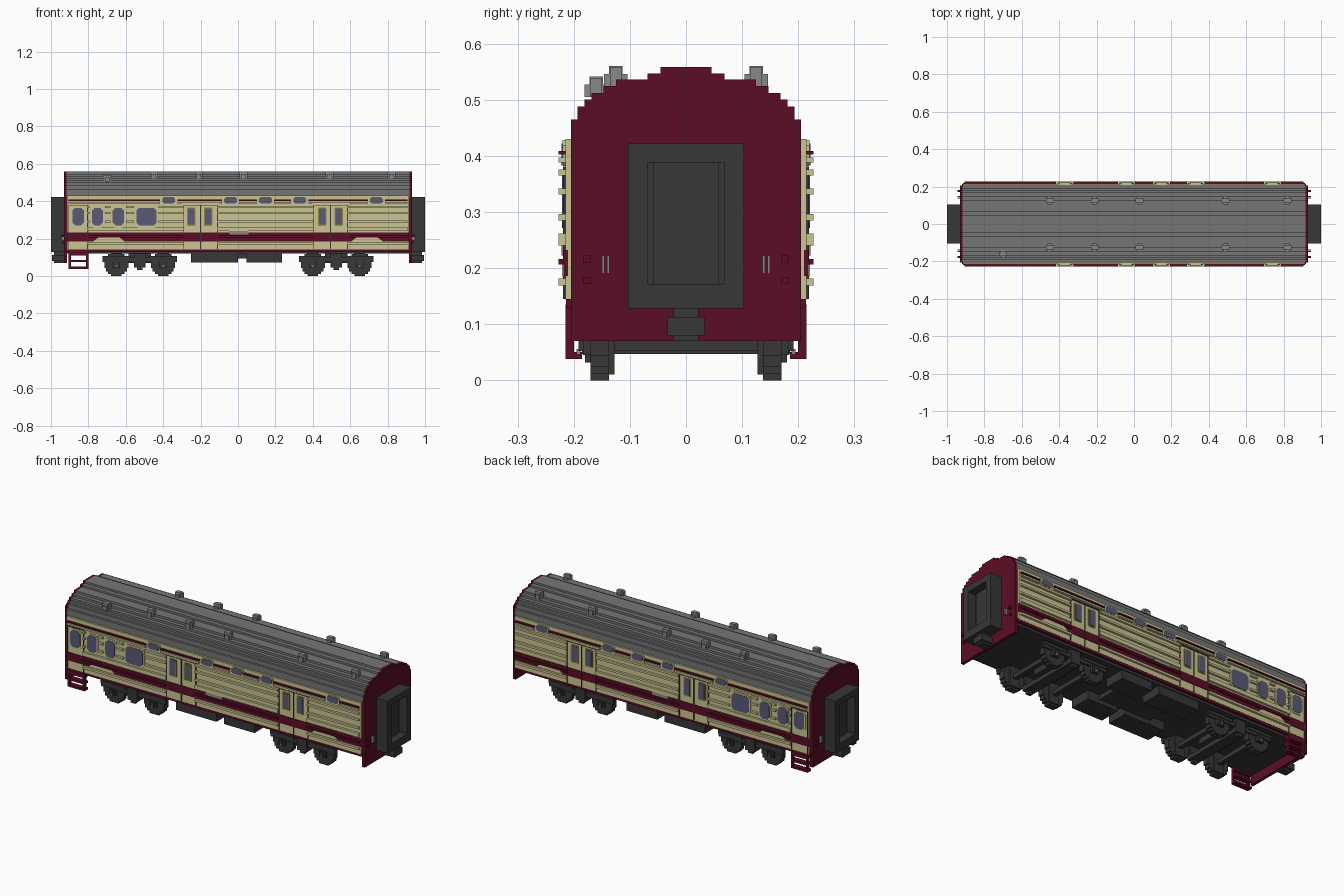
import bpy, bmesh

if "Cube" in bpy.data.objects:
    bpy.data.objects.remove(bpy.data.objects["Cube"], do_unlink=True)


def material(name, r, g, b):
    m = bpy.data.materials.new(name)
    m.use_nodes = True
    m.diffuse_color = (r, g, b, 1)
    bsdf = next(n for n in m.node_tree.nodes if n.type == 'BSDF_PRINCIPLED')
    bsdf.inputs["Base Color"].default_value = (r, g, b, 1)
    bsdf.inputs["Roughness"].default_value = 0.8
    return m


RED = material("maroon", 0.105, 0.004, 0.018)
CREAM = material("cream", 0.60, 0.56, 0.29)
ROOF = material("roof grey", 0.18, 0.18, 0.18)
DARK = material("underframe charcoal", 0.038, 0.038, 0.038)
GLASS = material("window blue grey", 0.10, 0.10, 0.18)
METAL = material("light grey metal", 0.25, 0.25, 0.25)
OLIVE = material("olive trim", 0.30, 0.24, 0.06)


def finish(name, bm, mat):
    bmesh.ops.recalc_face_normals(bm, faces=bm.faces)
    me = bpy.data.meshes.new(name)
    bm.to_mesh(me)
    bm.free()
    me.materials.append(mat)
    ob = bpy.data.objects.new(name, me)
    bpy.context.collection.objects.link(ob)
    return ob


def boxes(name, mat, items, my=False, mx=False):
    """Boxes given as x0, x1, y0, y1, z0, z1, optionally mirrored in y and x."""
    bm = bmesh.new()
    for x0, x1, y0, y1, z0, z1 in items:
        for sx in ((1, -1) if mx else (1,)):
            for sy in ((1, -1) if my else (1,)):
                vs = bmesh.ops.create_cube(bm, size=1)["verts"]
                for v in vs:
                    v.co.x = sx * ((x0 + x1) / 2 + v.co.x * (x1 - x0))
                    v.co.y = sy * ((y0 + y1) / 2 + v.co.y * (y1 - y0))
                    v.co.z = (z0 + z1) / 2 + v.co.z * (z1 - z0)
    return finish(name, bm, mat)


def prism(bm, pts, a, b, axis):
    """Extrude a 2D outline from a to b along x or y."""
    place = (lambda p, t: (t, p[0], p[1])) if axis == 'x' else (lambda p, t: (p[0], t, p[1]))
    lo = [bm.verts.new(place(p, a)) for p in pts]
    hi = [bm.verts.new(place(p, b)) for p in pts]
    bm.faces.new(lo)
    bm.faces.new(hi[::-1])
    for i in range(len(pts)):
        j = (i + 1) % len(pts)
        bm.faces.new((lo[i], hi[i], hi[j], lo[j]))


def plates(name, mat, rects, y0, y1, cut):
    """Corner-cut plates on both sides, each given as centre x, z, width, height."""
    bm = bmesh.new()
    for x, z, w, h in rects:
        w, h = w / 2, h / 2
        quarter = [(w, h - cut), (w - cut, h)]
        pts = quarter + [(-p[0], p[1]) for p in quarter[::-1]]
        pts += [(-p[0], -p[1]) for p in quarter] + [(p[0], -p[1]) for p in quarter[::-1]]
        pts = [(x + px, z + pz) for px, pz in pts]
        for s in (1, -1):
            prism(bm, pts, s * y0, s * y1, 'y')
    return finish(name, bm, mat)


def stepped(z_base):
    """Stepped roof outline closed at z_base."""
    steps = [(.205, .465), (.193, .488), (.181, .50), (.168, .512),
             (.147, .524), (.125, .536), (.069, .547), (.045, .558)]
    half, z = [], z_base
    for y, top in steps:
        half += [(y, z), (y, top)]
        z = top
    return half + [(-y, z) for y, z in half[::-1]]


# Roof and end walls
bm = bmesh.new()
prism(bm, stepped(.42), -.917, .917, 'x')
finish("roof", bm, ROOF)
bm = bmesh.new()
for s in (1, -1):
    prism(bm, stepped(.07), s * .913, s * .93, 'x')
finish("end_walls", bm, RED)

# Body core, floor and sill
boxes("body_core", RED, [(-.914, .914, -.205, .205, .135, .425)])
boxes("floor", DARK, [(-.913, .913, -.195, .195, .12, .136)])
boxes("sill", RED, [(-.92, .92, .20, .214, .13, .145)], my=True)

# Side panels and painted band
boxes("side_panels", CREAM, [(-.913, .913, .204, .215, .143, .43)], my=True)
boxes("waist_band", RED, [(-.914, .914, .21, .218, .186, .232)], my=True)
bm = bmesh.new()
for x in (-.69, .69):
    for s in (1, -1):
        prism(bm, [(x - .085, .185), (x + .085, .185), (x + .055, .208), (x - .055, .208)],
              s * .214, s * .221, 'y')
finish("band_bumps", bm, CREAM)
boxes("waist_plate", METAL, [(-.045, .055, .215, .222, .222, .24)], my=True)

# Windows
large = [(-.855, .318, .062, .094), (-.752, .318, .058, .094),
         (-.64, .318, .06, .094), (-.49, .318, .108, .094)]
slim = [(x, .318, .034, .086) for x in (-.25, -.16, .45, .538)]
vents = [(x, .405, .068, .034) for x in (-.37, -.04, .147, .33, .74)]


def grow(rects, d):
    return [(x, z, w + d, h + d) for x, z, w, h in rects]


plates("window_frames", CREAM, grow(large, .018), .214, .219, .018)
plates("window_glass", GLASS, large, .214, .221, .015)
plates("door_window_frames", OLIVE, grow(slim, .012), .214, .219, .004)
plates("door_window_glass", GLASS, slim, .214, .221, .004)
plates("upper_window_frames", CREAM, grow(vents, .012), .214, .220, .010)
plates("upper_window_glass", GLASS, vents, .214, .222, .009)

# Door seams
doors = [(-.905, -.805), (-.29, -.2), (-.2, -.11), (.405, .495), (.495, .585)]
seams = []
for a, b in doors:
    seams += [(x - .002, x + .002, .214, .219, .145, .38) for x in (a, b)]
    seams.append((a, b, .214, .219, .377, .381))
boxes("door_seams", DARK, seams, my=True)
boxes("door_runners", CREAM, [(-.30, -.10, .214, .223, .384, .39),
                              (.395, .595, .214, .223, .384, .39)], my=True)

# Ribs, broken where windows and doors sit
gaps = [(x - w / 2 - .012, x + w / 2 + .012, z - h / 2 - .008, z + h / 2 + .008)
        for x, z, w, h in large + vents]
gaps += [(a, b, .14, .385) for a, b in doors]


def ribs(rows):
    out = []
    for z0, z1 in rows:
        start = -.905
        for a, b, g0, g1 in sorted(gaps) + [(.905, .905, 0, 1)]:
            if g0 < z1 and g1 > z0:
                if a - start > .005:
                    out.append((start, a, .213, .227, z0, z1))
                start = max(start, b)
    return out


boxes("cream_ribs", CREAM, ribs([(.169, .181), (.24, .262), (.285, .296),
                                 (.331, .342), (.365, .376), (.388, .397)]), my=True)
boxes("red_ribs", RED, ribs([(.206, .216), (.402, .409)]), my=True)

# Roof vents
tops = []
for x, y, z in [(x, s * .125, .524) for x in (-.45, -.21, .03, .49, .82) for s in (1, -1)] + [(-.70, -.16, .505)]:
    tops += [(x - .021, x + .021, y - .010, y + .010, z, z + .034),
             (x - .012, x + .012, y - .021, y + .021, z, z + .022),
             (x - .012, x + .012, y - .012, y + .012, z, z + .036)]
boxes("roof_vents", METAL, tops)

# Gangways with recessed doors, and couplers
boxes("gangway_frames", DARK, [(.93, 1, .069, .103, .128, .422)], my=True, mx=True)
boxes("gangway_lintels", DARK, [(.93, 1, -.07, .07, .388, .422),
                                (.93, 1, -.07, .07, .128, .172)], mx=True)
boxes("gangway_doors", DARK, [(.925, .95, -.07, .07, .17, .39),
                              (.925, .957, -.058, .058, .172, .388)], mx=True)
boxes("couplers", DARK, [(.92, .985, -.022, .022, .07, .13),
                         (.93, .995, -.033, .033, .08, .113)], mx=True)

# End handrails and lamps
boxes("end_handrails", METAL, [(.925, .945, .136, .141, .19, .222),
                               (.925, .945, .145, .150, .19, .222)], my=True, mx=True)
boxes("end_lamps", RED, [(.925, .945, .17, .183, .21, .222),
                         (.925, .938, .17, .183, .172, .184)], my=True, mx=True)

# Entrance steps
boxes("entrance_steps", RED, [(-.905, -.893, .20, .215, .04, .135),
                              (-.812, -.80, .20, .215, .04, .135),
                              (-.905, -.80, .185, .215, .038, .05),
                              (-.905, -.80, .185, .215, .075, .087),
                              (-.905, -.80, .19, .215, .11, .13)], my=True)

# Bogies: stepped wheels, axles, frames and axle boxes
rows = [(0, .012, .028), (.012, .024, .044), (.024, .044, .056), (.044, .086, .064),
        (.086, .106, .056), (.106, .118, .044), (.118, .13, .028)]
wheels, axles, frames, axle_boxes = [], [], [], []
for c in (-.525, .525):
    for x in (c - .125, c + .125):
        for z0, z1, hw in rows:
            wheels.append((x - hw, x + hw, .137, .17, z0, z1))
        wheels.append((x - .03, x + .03, .127, .138, .01, .12))
        axles.append((x - .012, x + .012, 0, .14, .053, .077))
        frames.append((x - .075, x + .075, .168, .182, .092, .108))
        axle_boxes.append((x - .02, x + .02, .168, .184, .045, .08))
        axle_boxes.append((x - .01, x + .01, .18, .192, .052, .074))
    frames += [(c - .20, c + .20, .165, .178, .075, .10),
               (c - .03, c + .03, .16, .185, .05, .125),
               (c - .014, c + .014, .16, .18, .032, .06),
               (c - .03, c + .03, 0, .185, .047, .07),
               (c - .06, c + .06, 0, .06, .07, .125)]
boxes("wheels", DARK, wheels, my=True)
boxes("axles", DARK, axles, my=True)
boxes("bogie_frames", DARK, frames, my=True)
boxes("axle_boxes", DARK, axle_boxes, my=True)
boxes("axle_caps", METAL, [(x - .006, x + .006, .188, .195, .046, .056)
                           for x in (-.65, -.40, .40, .65)], my=True)

# Underfloor equipment
boxes("equipment_boxes", DARK, [(-.25, 0, .07, .19, .072, .125),
                                (.045, .235, .07, .19, .072, .125)], my=True)
boxes("equipment_centre", DARK, [(-.16, .16, -.07, .07, .095, .125)])
